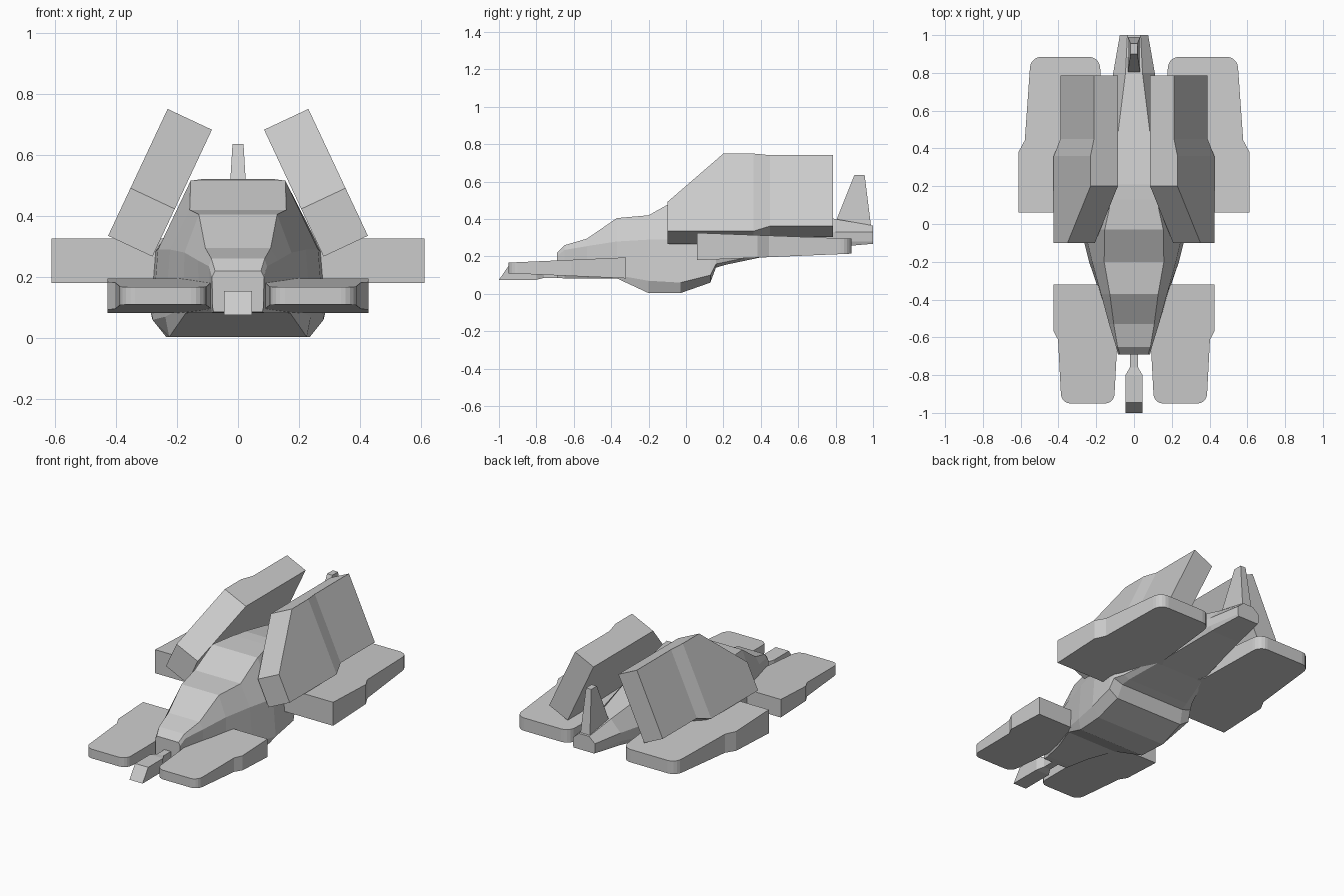
import bpy, bmesh, math

if "Cube" in bpy.data.objects:
    bpy.data.objects.remove(bpy.data.objects["Cube"])


def loft(name, rings):
    """Skin a row of equal-sized vertex rings and cap both ends."""
    bm = bmesh.new()
    vr = [[bm.verts.new(p) for p in r] for r in rings]
    n = len(rings[0])
    for a, b in zip(vr, vr[1:]):
        for i in range(n):
            j = (i + 1) % n
            bm.faces.new((a[i], a[j], b[j], b[i]))
    bm.faces.new(vr[0])
    bm.faces.new(vr[-1])
    bmesh.ops.recalc_face_normals(bm, faces=bm.faces)
    me = bpy.data.meshes.new(name)
    bm.to_mesh(me)
    bm.free()
    ob = bpy.data.objects.new(name, me)
    bpy.context.collection.objects.link(ob)
    return ob


def pad(name, cx, root_y, tip_y, widths, root_z, tip_z, r):
    """Hover pad: stepped outline with a rounded tip, thinning toward the tip."""
    d = 1 if tip_y > root_y else -1
    L = abs(tip_y - root_y)
    w0, w1, w2 = widths
    half = [(w0, 0), (w0, L * 0.39), (w1, L * 0.465)]
    for k in range(6):
        a = math.radians(18 * k)
        half.append((w2 - r + r * math.cos(a), L - r + r * math.sin(a)))
    outline = half + [(-x, t) for x, t in reversed(half)]

    def ring(side):
        return [(cx + x, root_y + d * t,
                 root_z[side] + (tip_z[side] - root_z[side]) * t / L) for x, t in outline]
    return loft(name, [ring(0), ring(1)])


# Fuselage stations: y, then half-width and height of roof, shoulder, chine, belly
stations = [
    (-0.69, .075, .22, .085, .20, .083, .10, .08, .085),
    (-0.65, .087, .26, .095, .235, .09, .10, .085, .083),
    (-0.53, .107, .295, .132, .255, .125, .10, .11, .083),
    (-0.37, .128, .405, .175, .28, .18, .10, .17, .083),
    (-0.20, .158, .42, .222, .29, .238, .07, .225, .004),
    (-0.03, .155, .515, .262, .29, .28, .06, .235, .004),
    (0.13, .12, .52, .275, .28, .29, .10, .23, .06),
    (0.16, .11, .52, .275, .28, .28, .16, .22, .14),
    (0.21, .10, .52, .265, .29, .25, .17, .21, .155),
    (0.40, .095, .485, .18, .31, .18, .21, .16, .195),
    (0.80, .045, .40, .11, .33, .11, .28, .10, .25),
    (1.00, .035, .365, .075, .33, .075, .28, .07, .268),
]
rings = []
for y, *v in stations:
    side = [(v[i], y, v[i + 1]) for i in range(0, 8, 2)]
    rings.append(side + [(-x, yy, z) for x, yy, z in reversed(side)])
loft("fuselage", rings)

# Tilted upper engine panels: y, lower edge, upper edge, outer face inset
panel = [(-0.10, 0, .172, 0), (0.20, 0, .458, 0), (0.36, 0, .458, 0),
         (0.45, .04, .458, .02), (0.785, .04, .458, .02)]
up, out, thick = (-.425, .906), (.906, .425), .16
for s, tag in ((1, "right"), (-1, "left")):
    rings = []
    for y, lo, hi, inset in panel:
        rings.append([(s * (.28 + up[0] * u + out[0] * t), y, .267 + up[1] * u + out[1] * t)
                      for u, t in ((lo, 0), (lo, thick - inset), (hi, thick - inset), (hi, 0))])
    loft("upper_panel_" + tag, rings)

    # Flat hover pads, front and rear
    pad("front_pad_" + tag, s * .245, -.32, -.95, (.182, .157, .142), (.083, .195), (.11, .167), .05)
    pad("rear_pad_" + tag, s * .365, .06, .885, (.246, .213, .186), (.18, .326), (.215, .295), .06)

# Tail fin
loft("tail_fin", [
    [(-.033, .80, .385), (.033, .80, .385), (.033, .99, .355), (-.033, .99, .355)],
    [(-.018, .90, .635), (.018, .90, .635), (.018, .955, .635), (-.018, .955, .635)]])

# Nose probe: half-width, top y/z, bottom y/z
probe = [(.045, -.945, .155, -1.0, .075), (.045, -.80, .155, -.80, .075),
         (.022, -.76, .15, -.76, .085), (.022, -.66, .15, -.66, .085)]
loft("nose_probe", [[(-w, yt, zt), (w, yt, zt), (w, yb, zb), (-w, yb, zb)]
                    for w, yt, zt, yb, zb in probe])
